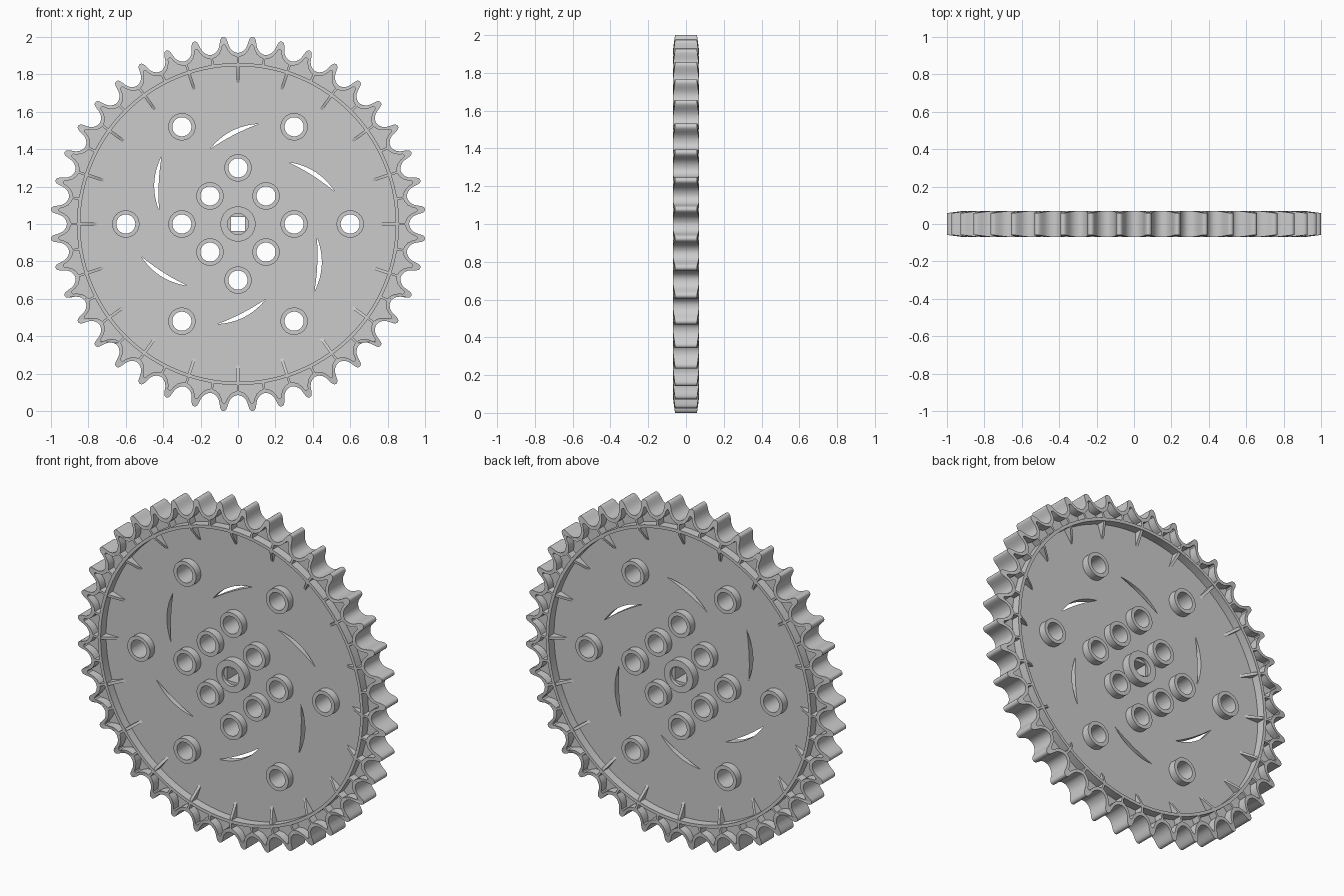
import bpy, bmesh
from math import cos, sin, pi, radians
from mathutils import Matrix, Vector

if "Cube" in bpy.data.objects:
    bpy.data.objects.remove(bpy.data.objects["Cube"])

TEETH = 40
HALF = pi / TEETH          # half a tooth pitch
UPRIGHT = Matrix.Translation((0, 0, 1)) @ Matrix.Rotation(pi / 2, 4, 'X')


def polar(r, a):
    return (r * cos(a), r * sin(a))


def circle(r, c=(0, 0), n=48):
    return [(c[0] + r * cos(2 * pi * i / n), c[1] + r * sin(2 * pi * i / n)) for i in range(n)]


def plate(name, loops, half, taper=False):
    """Extrude closed 2D loops (inner loops become holes) to +-half thickness."""
    cu = bpy.data.curves.new(name, 'CURVE')
    cu.dimensions = '2D'
    cu.fill_mode = 'BOTH'
    cu.extrude = half
    for pts in loops:
        s = cu.splines.new('POLY')
        s.points.add(len(pts) - 1)
        for p, (x, y) in zip(s.points, pts):
            p.co = (x, y, 0, 1)
        s.use_cyclic_u = True
    tmp = bpy.data.objects.new(name + "_curve", cu)
    bpy.context.collection.objects.link(tmp)
    dg = bpy.context.evaluated_depsgraph_get()
    me = bpy.data.meshes.new_from_object(tmp.evaluated_get(dg))
    bpy.data.objects.remove(tmp)
    bm = bmesh.new()
    bm.from_mesh(me)
    bmesh.ops.remove_doubles(bm, verts=bm.verts, dist=1e-5)
    if taper:              # teeth get thinner towards their tips
        for v in bm.verts:
            r = v.co.xy.length
            if r > 0.915:
                v.co.z *= 1 - 0.17 * (r - 0.915) / 0.088
    return finish(name, bm, me)


def finish(name, bm, me):
    bmesh.ops.recalc_face_normals(bm, faces=bm.faces)
    bm.transform(UPRIGHT)
    bm.to_mesh(me)
    bm.free()
    me.materials.clear()
    ob = bpy.data.objects.new(name, me)
    bpy.context.collection.objects.link(ob)
    bpy.ops.object.select_all(action='DESELECT')
    ob.select_set(True)
    bpy.context.view_layer.objects.active = ob
    bpy.ops.object.shade_smooth_by_angle(angle=radians(35))
    return ob


def mirrored(half_profile, centre):
    """Mirror (fraction, radius) points about the tooth tip at fraction 1."""
    full = half_profile + [(2 - f, r) for f, r in reversed(half_profile[:-1])]
    return [polar(r, centre + (f - 1) * HALF) for f, r in full]


# tooth outline and tooth pockets
tooth = [(0, .915), (.13, .9163), (.26, .920), (.39, .926), (.49, .933), (.58, .942), (.65, .953),
         (.71, .97), (.77, .987), (.83, .996), (.91, 1.0015), (1, 1.003)]
pocket = [(.09, .861), (.09, .893), (.35, .9), (.6, .913), (.78, .934), (.9, .957), (1, .961)]
outline, pockets = [], []
for i in range(TEETH):
    centre = (2 * i + 1) * HALF
    outline += mirrored(tooth, centre)[:-1]
    base = [polar(.861, centre + k * HALF) for k in (.6, .3, 0, -.3, -.6)]
    pockets.append(mirrored(pocket, centre) + base)
plate("toothed_rim", [outline, circle(.843, n=160)] + pockets, .07, taper=True)

# curved slots through the web
a, b = Vector((-.15, .40)), Vector((.11, .535))
nrm = Vector((-(b - a).y, (b - a).x)).normalized()


def arc(sag, steps):
    return [a.lerp(b, t / 12) + nrm * sag * 4 * (t / 12) * (1 - t / 12) for t in steps]


lens = arc(.033, range(13)) + arc(.009, range(11, 0, -1))
slots = [[tuple(Matrix.Rotation(k * pi / 3, 2) @ p) for p in lens] for k in range(6)]

# boss positions: eight around the hub, six further out
bosses = [(x, y) for x in (-.15, .15) for y in (-.15, .15)]
bosses += [polar(.3, k * pi / 2) for k in range(4)]
bosses += [polar(.6, k * pi / 3) for k in range(6)]

# thin web disc, reaching into the teeth to close the pockets
web_edge = [(x * .985, y * .985) for x, y in outline]
plate("web_disc", [web_edge, circle(.075)] + slots + [circle(.06, c) for c in bosses], .02)

# round bosses with through holes
for i, c in enumerate(bosses):
    plate(f"boss_{i + 1}", [circle(.073, c), circle(.051, c)], .065)

# hub with recessed square drive hole
s = .038
plate("hub_collar", [circle(.094), circle(.056)], .07)
plate("hub_square_core", [circle(.06), [(-s, -s), (s, -s), (s, s), (-s, s)]], .05)

# tapered gussets between web and rim
bm = bmesh.new()
prof = [(.85, -.065), (.85, .065), (.835, .065), (.755, .019), (.755, -.019), (.835, -.065)]
for k in range(20):
    rot = Matrix.Rotation(k * pi / 10, 3, 'Z')
    lo, hi = [[bm.verts.new(rot @ Vector((r, w, z))) for r, z in prof] for w in (-.008, .008)]
    bm.faces.new(lo)
    bm.faces.new(hi[::-1])
    for j in range(6):
        n = (j + 1) % 6
        bm.faces.new((lo[n], lo[j], hi[j], hi[n]))
finish("rim_gussets", bm, bpy.data.meshes.new("rim_gussets"))
